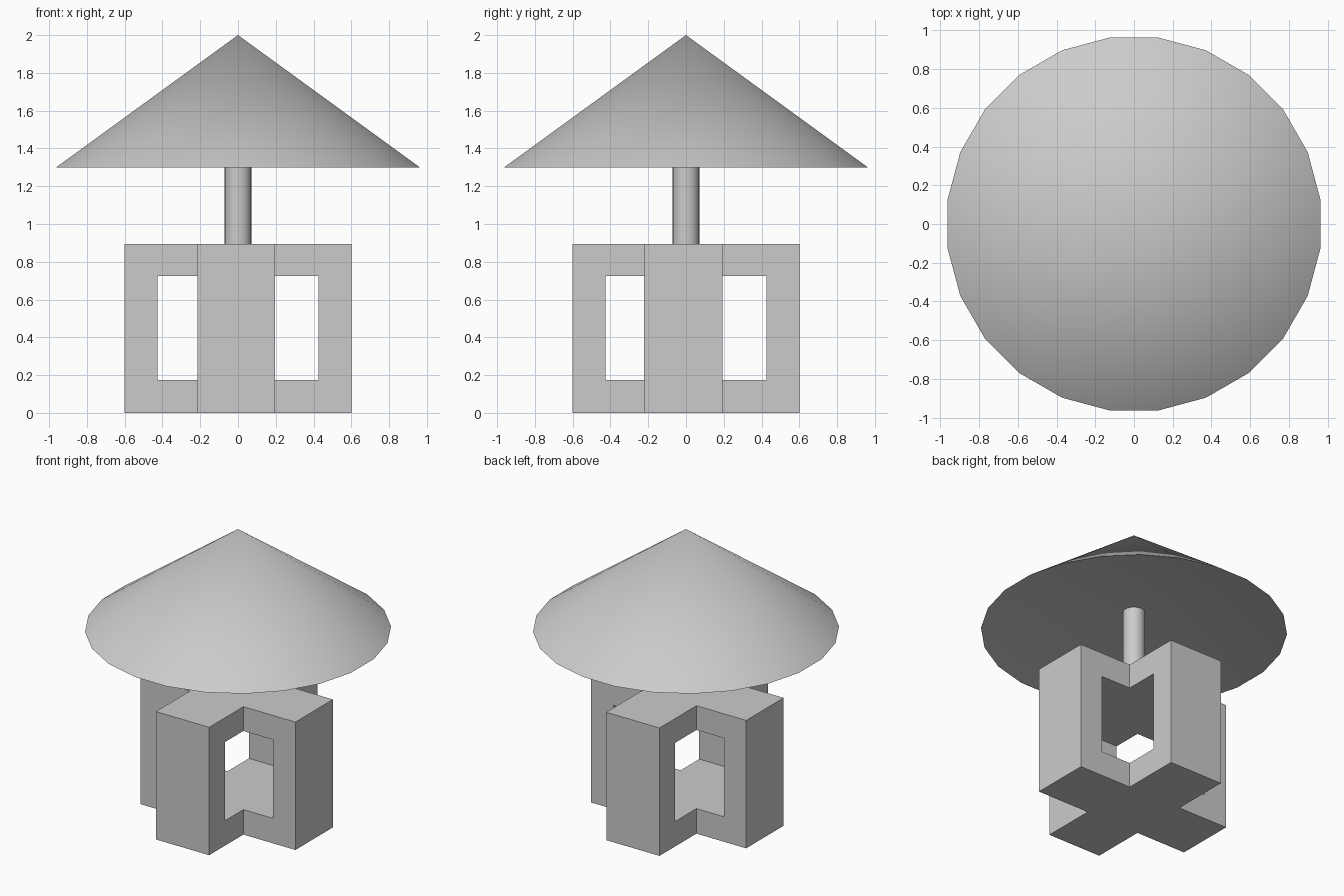
import bpy
import bmesh
import math

if "Cube" in bpy.data.objects:
    bpy.data.objects.remove(bpy.data.objects["Cube"], do_unlink=True)

GREY = (0.6, 0.6, 0.6, 1.0)
grey = bpy.data.materials.new("plain_grey")
grey.use_nodes = True
grey.diffuse_color = GREY
grey.node_tree.nodes["Principled BSDF"].inputs["Base Color"].default_value = GREY


def add_object(name, bm):
    bmesh.ops.recalc_face_normals(bm, faces=bm.faces)
    mesh = bpy.data.meshes.new(name)
    bm.to_mesh(mesh)
    bm.free()
    mesh.materials.append(grey)
    obj = bpy.data.objects.new(name, mesh)
    bpy.context.collection.objects.link(obj)
    return obj


def activate(obj):
    bpy.ops.object.select_all(action='DESELECT')
    obj.select_set(True)
    bpy.context.view_layer.objects.active = obj


def prism(name, outline, bottom, top):
    bm = bmesh.new()
    face = bm.faces.new([bm.verts.new((x, y, bottom)) for x, y in outline])
    side = bmesh.ops.extrude_face_region(bm, geom=[face])["geom"]
    verts = [v for v in side if isinstance(v, bmesh.types.BMVert)]
    bmesh.ops.translate(bm, verts=verts, vec=(0, 0, top - bottom))
    return add_object(name, bm)


# Cross-shaped base, arms slightly off centre
REACH = 0.6
x0, x1 = -0.215, 0.197
y0, y1 = -0.222, 0.192
cross = [(x0, -REACH), (x1, -REACH), (x1, y0), (REACH, y0),
         (REACH, y1), (x1, y1), (x1, REACH), (x0, REACH),
         (x0, y1), (-REACH, y1), (-REACH, y0), (x0, y0)]
base = prism("base", cross, 0, 0.895)

# Square chamber that opens the four inner corners as windows
c = 0.427
chamber = prism("chamber_cutter", [(-c, -c), (c, -c), (c, c), (-c, c)], 0.175, 0.725)
chamber.hide_render = True
cut = base.modifiers.new("chamber", 'BOOLEAN')
cut.operation = 'DIFFERENCE'
cut.solver = 'EXACT'
cut.object = chamber
activate(base)
bpy.ops.object.modifier_apply(modifier=cut.name)
bpy.data.objects.remove(chamber, do_unlink=True)

# Round post between base and roof
bm = bmesh.new()
bmesh.ops.create_cone(bm, cap_ends=True, segments=24, radius1=0.071, radius2=0.071, depth=0.64)
bmesh.ops.translate(bm, verts=bm.verts, vec=(0, 0, 1.18))
post = add_object("post", bm)

# Conical roof with a shallow hollow underside
SIDES, RADIUS, EAVE = 24, 0.971, 1.3
bm = bmesh.new()
apex = bm.verts.new((0, 0, 2))
hollow = bm.verts.new((0, 0, 1.445))
rim = []
for i in range(SIDES):
    a = 2 * math.pi * (i + 0.5) / SIDES
    rim.append(bm.verts.new((RADIUS * math.cos(a), RADIUS * math.sin(a), EAVE)))
for i in range(SIDES):
    a, b = rim[i], rim[(i + 1) % SIDES]
    bm.faces.new((a, b, apex))
    bm.faces.new((b, a, hollow))
roof = add_object("roof", bm)

# Smooth the round parts, keeping their rims sharp
for obj in (post, roof):
    activate(obj)
    bpy.ops.object.shade_smooth_by_angle(angle=math.radians(30))
